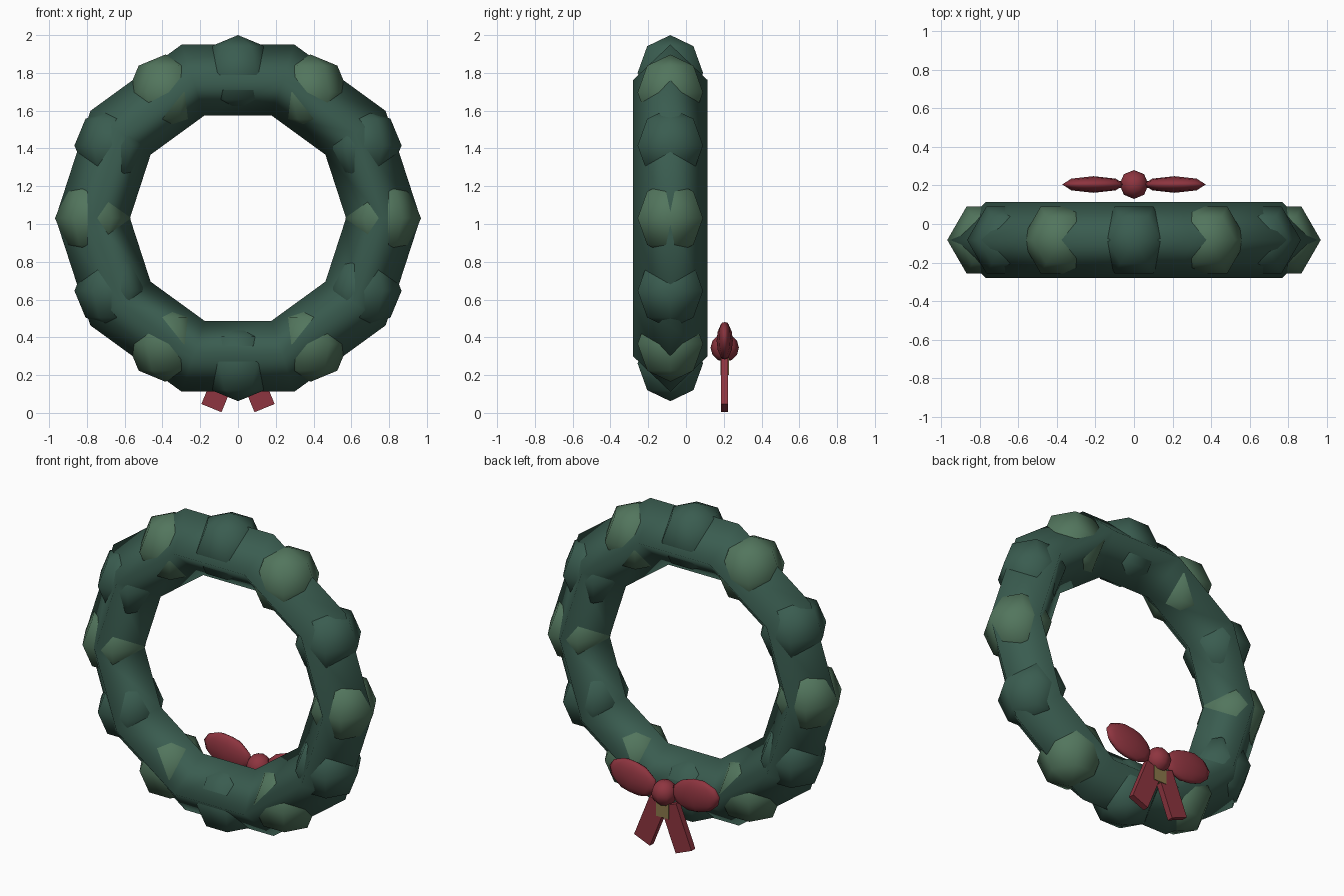
import bpy, bmesh, math
from mathutils import Matrix

if "Cube" in bpy.data.objects:
    bpy.data.objects.remove(bpy.data.objects["Cube"])

WREATH_Y, WREATH_Z, RING_R, TUBE_R = -0.083, 1.031, 0.769, 0.197
BOW_Y = 0.205


def material(name, rgb):
    m = bpy.data.materials.new(name)
    m.diffuse_color = (*rgb, 1)
    m.use_nodes = True
    m.node_tree.nodes["Principled BSDF"].inputs["Base Color"].default_value = m.diffuse_color
    return m


dark_green = material("dark_green", (0.042, 0.108, 0.08))
light_green = material("light_green", (0.085, 0.18, 0.11))
red = material("red", (0.27, 0.035, 0.05))
gold = material("gold", (0.26, 0.19, 0.07))


def finish(name, mat, smooth=True):
    ob = bpy.context.object
    ob.name = name
    ob.data.materials.append(mat)
    if smooth:
        bpy.ops.object.shade_smooth()
    return ob


def ball(name, mat, loc, scale, segs, rings, tilt=0):
    # low-poly ball, poles on local z
    me = bpy.data.meshes.new(name)
    bm = bmesh.new()
    bmesh.ops.create_uvsphere(bm, u_segments=segs, v_segments=rings, radius=1)
    # turn so that one meridian lies exactly along +x
    v = max(bm.verts, key=lambda p: p.co.x)
    bm.transform(Matrix.Rotation(-math.atan2(v.co.y, v.co.x), 4, 'Z'))
    bm.to_mesh(me)
    bm.free()
    ob = bpy.data.objects.new(name, me)
    bpy.context.collection.objects.link(ob)
    ob.location, ob.scale, ob.rotation_euler = loc, scale, (0, tilt, 0)
    bpy.ops.object.select_all(action='DESELECT')
    ob.select_set(True)
    bpy.context.view_layer.objects.active = ob
    return finish(name, mat)


def box(name, mat, loc, size, tilt=0):
    bpy.ops.mesh.primitive_cube_add(size=1, location=loc, rotation=(0, tilt, 0))
    bpy.context.object.scale = size
    return finish(name, mat, smooth=False)


# ten-sided wreath ring with a diamond cross-section
bpy.ops.mesh.primitive_torus_add(major_segments=10, minor_segments=4,
                                 major_radius=RING_R, minor_radius=TUBE_R,
                                 location=(0, WREATH_Y, WREATH_Z),
                                 rotation=(math.pi / 2, 0, 0))
finish("wreath_ring", dark_green)

# foliage clumps in alternating greens
for i in range(12):
    a = i * math.pi / 6
    loc = (RING_R * math.cos(a), WREATH_Y, WREATH_Z + RING_R * math.sin(a))
    ball(f"foliage_clump_{i + 1}", dark_green if i % 2 else light_green,
         loc, (0.2, 0.2, 0.2), 6, 4)

# bow loops and ribbon tails on both sides
for side, s in (("left", -1), ("right", 1)):
    ball(f"bow_loop_{side}", red, (s * 0.21, BOW_Y, 0.382),
         (0.165, 0.043, 0.099), 8, 6, tilt=-s * 0.18)
    box(f"ribbon_tail_{side}", red, (s * 0.088, BOW_Y, 0.155),
        (0.115, 0.037, 0.28), tilt=-s * math.radians(22))

# knot and the small clasp below it
ball("bow_knot", red, (0, BOW_Y, 0.345), (0.075, 0.075, 0.075), 8, 6)
box("bow_clasp", gold, (0, BOW_Y, 0.245), (0.085, 0.045, 0.09))
